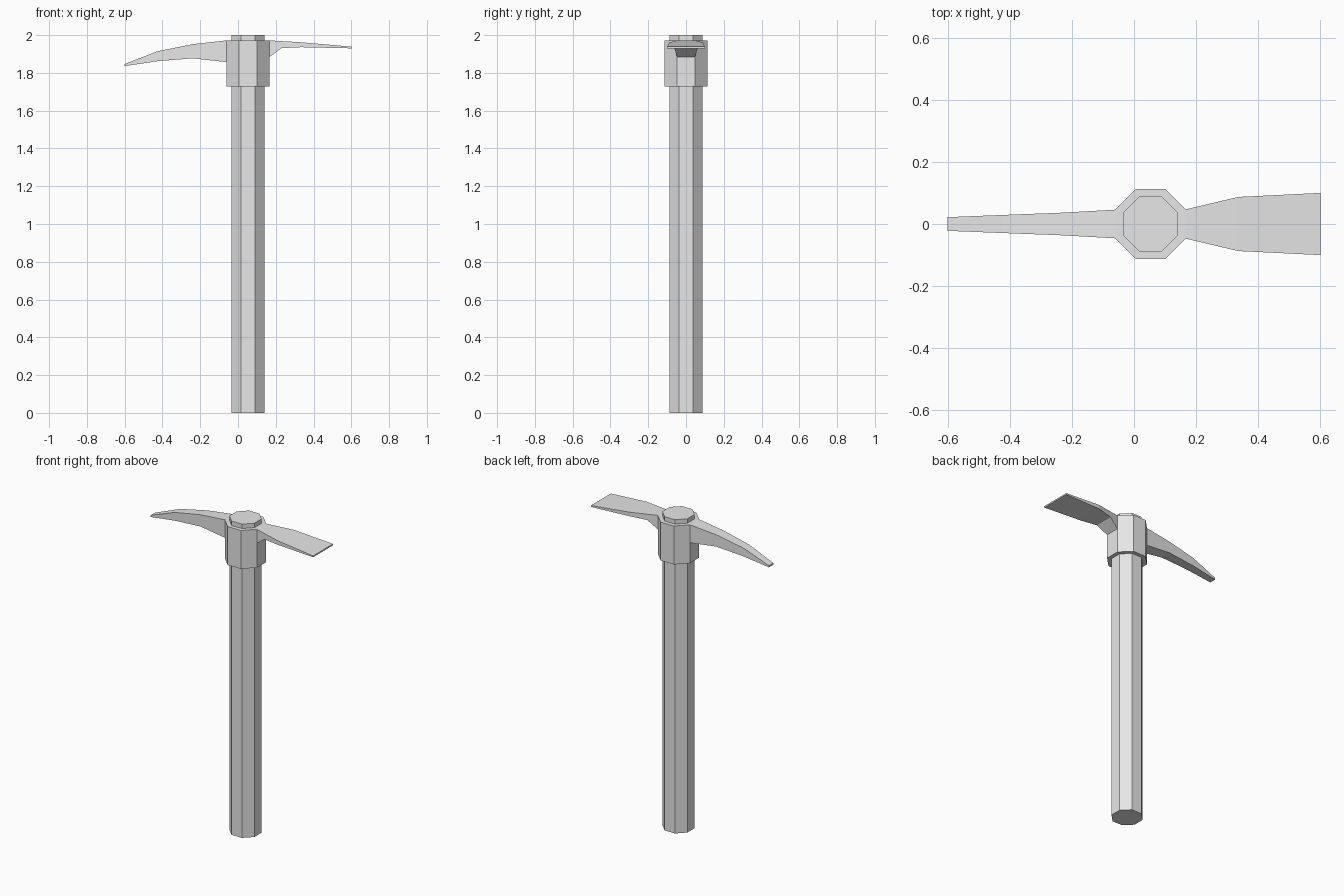
import bpy
import bmesh
from math import cos, pi

if "Cube" in bpy.data.objects:
    bpy.data.objects.remove(bpy.data.objects["Cube"], do_unlink=True)

CENTRE_X = 0.053

# Single plain grey
grey = bpy.data.materials.new("plain grey")
grey.use_nodes = True
colour = (0.8, 0.8, 0.8, 1)
grey.diffuse_color = colour
grey.node_tree.nodes["Principled BSDF"].inputs["Base Color"].default_value = colour


def finish(name, bm):
    bmesh.ops.recalc_face_normals(bm, faces=bm.faces[:])
    mesh = bpy.data.meshes.new(name)
    bm.to_mesh(mesh)
    bm.free()
    mesh.materials.append(grey)
    obj = bpy.data.objects.new(name, mesh)
    bpy.context.collection.objects.link(obj)
    return obj


def octagon_prism(name, apothem, bottom, top):
    """Eight-sided column with flat sides facing the axes."""
    bpy.ops.mesh.primitive_cylinder_add(
        vertices=8, radius=apothem / cos(pi / 8), depth=top - bottom,
        location=(CENTRE_X, 0, (bottom + top) / 2), rotation=(0, 0, pi / 8))
    obj = bpy.context.object
    bpy.ops.object.transform_apply(location=True, rotation=True, scale=True)
    obj.name = name
    obj.data.materials.append(grey)


def blade(name, sections):
    """Loft rectangular sections given as x, half width, bottom, top."""
    bm = bmesh.new()
    rings = [[bm.verts.new((x, y, z)) for y, z in
              ((-w, low), (w, low), (w, high), (-w, high))]
             for x, w, low, high in sections]
    for a, b in zip(rings, rings[1:]):
        for i in range(4):
            j = (i + 1) % 4
            bm.faces.new((a[i], a[j], b[j], b[i]))
    bm.faces.new(rings[0])
    bm.faces.new(rings[-1])
    return finish(name, bm)


# Shaft and the collar around its upper end
octagon_prism("handle", 0.088, 0, 2)
octagon_prism("collar", 0.113, 1.727, 1.972)

# Curved pick on the right-hand side
blade("pick_point", [
    (-0.06, 0.046, 1.857, 1.972),
    (-0.24, 0.036, 1.877, 1.952),
    (-0.425, 0.029, 1.862, 1.915),
    (-0.6, 0.022, 1.836, 1.847),
])

# Flared flat blade on the left-hand side
blade("adze_blade", [
    (0.166, 0.047, 1.883, 1.972),
    (0.23, 0.062, 1.931, 1.968),
    (0.335, 0.087, 1.936, 1.962),
    (0.6, 0.1, 1.93, 1.939),
])
